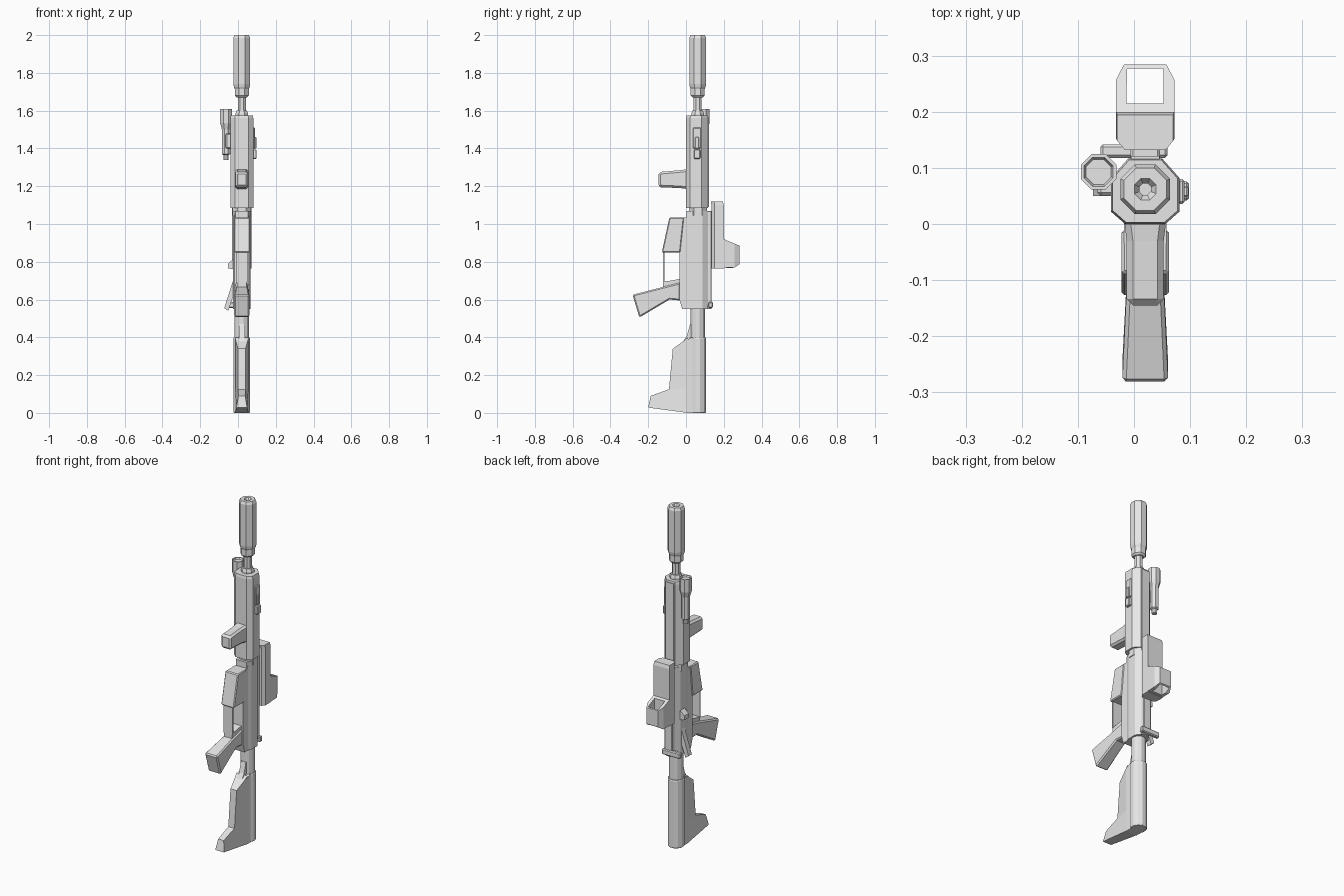
import bpy, bmesh, math
from mathutils import Vector

old = bpy.data.objects.get("Cube")
if old:
    bpy.data.objects.remove(old, do_unlink=True)

CX, CY = 0.02, 0.062   # bore axis

grey = bpy.data.materials.new("light_grey")
grey.use_nodes = True
grey.diffuse_color = (0.8, 0.8, 0.8, 1)
grey.node_tree.nodes["Principled BSDF"].inputs["Base Color"].default_value = (0.8, 0.8, 0.8, 1)


def finish(name, bm, bevel=0):
    bmesh.ops.recalc_face_normals(bm, faces=bm.faces)
    mesh = bpy.data.meshes.new(name)
    bm.to_mesh(mesh)
    bm.free()
    mesh.materials.append(grey)
    ob = bpy.data.objects.new(name, mesh)
    bpy.context.collection.objects.link(ob)
    if bevel:
        mod = ob.modifiers.new("chamfer", "BEVEL")
        mod.width = bevel
        mod.segments = 1
        mod.limit_method = "ANGLE"
        mod.angle_limit = math.radians(40)
    return ob


def loft(name, rings, bevel=0):
    """Skin matching rings of points and cap both ends."""
    bm = bmesh.new()
    loops = [[bm.verts.new(p) for p in ring] for ring in rings]
    n = len(loops[0])
    for a, b in zip(loops, loops[1:]):
        for i in range(n):
            j = (i + 1) % n
            bm.faces.new((a[i], a[j], b[j], b[i]))
    bm.faces.new(loops[0])
    bm.faces.new(loops[-1])
    return finish(name, bm, bevel)


def side(name, profile, half, bevel=0, cx=CX):
    """Side profile of (y, z) points, widened along x; half may vary per point."""
    w = half if isinstance(half, (list, tuple)) else [half] * len(profile)
    return loft(name, [[(cx + s * h, y, z) for (y, z), h in zip(profile, w)]
                       for s in (-1, 1)], bevel)


def box(name, x, y, z, bevel=0):
    cx, half = (x[0] + x[1]) / 2, (x[1] - x[0]) / 2
    return side(name, [(y[0], z[0]), (y[1], z[0]), (y[1], z[1]), (y[0], z[1])], half, bevel, cx)


def turned(name, profile, sides=8, cx=CX, cy=CY):
    """Faceted part turned about an upright axis from (radius, z) points."""
    def ring(r, z):
        return [(cx + r * math.cos((i + 0.5) * math.tau / sides),
                 cy + r * math.sin((i + 0.5) * math.tau / sides), z) for i in range(sides)]
    return loft(name, [ring(r, z) for r, z in profile])


def upright(name, section, levels, bevel=0):
    """Plan section of (x, y) offsets from the bore, at (z, scale) levels."""
    return loft(name, [[(CX + x * s, CY + y * s, z) for x, y in section] for z, s in levels], bevel)


def mirrored(half):
    return half + [(-x, y) for x, y in reversed(half)]


# Muzzle: suppressor with bored end, barrel
turned("suppressor", [(0.03, 1.67), (0.04, 1.68), (0.04, 1.715), (0.045, 1.725), (0.048, 1.74),
                      (0.048, 1.985), (0.041, 2.0), (0.021, 2.0), (0.011, 1.985), (0.011, 1.93)])
turned("barrel", [(0.023, 1.05), (0.023, 1.68)])
turned("gas_block", [(0.036, 1.56), (0.036, 1.585), (0.03, 1.6)])

# Handguard: chamfered section with raised strips
upright("handguard", mirrored([(0.036, -0.062), (0.061, -0.04), (0.061, 0.02), (0.03, 0.055)]),
        [(1.085, 1), (1.56, 1), (1.575, 0.95)])
box("handguard_top_rail", (-0.005, 0.045), (0.1, 0.121), (1.09, 1.565))
upright("barrel_nut", mirrored([(0.022, -0.046), (0.05, -0.02), (0.05, 0.022), (0.022, 0.05)]),
        [(1.045, 1), (1.09, 1)])

# Foregrip
loft("foregrip", [[(CX + sx * w, y, z) for sx, z in
                   ((-1, lo), (1, lo), (1, hi), (-1, hi))]
                  for y, w, lo, hi in ((0.01, 0.038, 1.185, 1.29), (-0.03, 0.033, 1.19, 1.285),
                                       (-0.145, 0.033, 1.195, 1.275))], 0.011)

# Weapon light on the right side
turned("light_body", [(0.015, 1.34), (0.015, 1.365), (0.024, 1.37), (0.024, 1.5),
                      (0.034, 1.535), (0.034, 1.61), (0.028, 1.61), (0.024, 1.6)],
       cx=-0.063, cy=0.093)
box("light_mount", (-0.065, -0.03), (0.05, 0.09), (1.4, 1.48), 0.006)

# Pressure switch on the left side
box("switch_base", (0.078, 0.09), (0.036, 0.08), (1.4, 1.51), 0.004)
box("switch_button", (0.078, 0.098), (0.042, 0.076), (1.345, 1.395), 0.004)
box("switch_lead", (0.078, 0.097), (0.048, 0.068), (1.4, 1.46), 0.003)

# Receiver
upright("upper_receiver", mirrored([(0.034, -0.06), (0.046, -0.03), (0.046, 0.025), (0.026, 0.055)]),
        [(0.55, 1), (1.07, 1)])
box("receiver_rail", (-0.006, 0.046), (0.1, 0.136), (0.57, 1.07), 0.004)
side("lower_receiver", [(0.06, 0.55), (-0.02, 0.55), (-0.035, 0.6), (-0.035, 0.86),
                        (-0.035, 1.035), (0.005, 1.035), (0.012, 1.06), (0.06, 1.06)], 0.038)
side("magazine", [(-0.128, 0.85), (-0.03, 0.85), (-0.01, 1.035), (-0.088, 1.035)], 0.042, 0.005)

# Trigger guard and trigger
box("guard_bar", (-0.01, 0.05), (-0.122, -0.114), (0.69, 0.86))
side("guard_base", [(-0.122, 0.695), (-0.122, 0.655), (-0.03, 0.65), (-0.03, 0.71), (-0.08, 0.7)], 0.026)

# Pistol grip
side("pistol_grip", [(-0.283, 0.625), (-0.247, 0.505), (-0.087, 0.6), (-0.03, 0.595),
                     (-0.03, 0.69), (-0.11, 0.67)],
     [0.041, 0.041, 0.033, 0.033, 0.033, 0.033], 0.007)

# Charging handle, side lever and deflector
box("charging_handle", (-0.06, 0.06), (0.118, 0.142), (0.555, 0.588), 0.005)
box("handle_stem", (0.005, 0.035), (0.11, 0.135), (0.55, 0.6))
loft("side_lever", [[(x, y, z) for x, z in
                     ((-0.02, 0.72), (-0.073, 0.555), (-0.052, 0.54), (-0.02, 0.63))]
                    for y in (0.05, 0.08)])
loft("deflector", [[(x, y, z) for x, z in ((-0.02, 0.82), (-0.052, 0.79), (-0.052, 0.765), (-0.02, 0.76))]
                   for y in (0.05, 0.09)])

# Sight: base block with a hollow hood open along the bore
base_plan = mirrored([(0.038, 0.073), (0.052, 0.09), (0.052, 0.138)])
upright("sight_base", base_plan, [(0.765, 1), (1.1, 1), (1.12, 0.96)])
outer = mirrored([(0.052, 0.135), (0.052, 0.195), (0.038, 0.222)])
inner = mirrored([(0.033, 0.153), (0.033, 0.185), (0.032, 0.215)])


def hood_point(p, top):
    y = CY + p[1]
    z = 0.92 - (y - 0.2) * 0.42 if top else 0.768 + max(0, y - 0.255) * 0.7
    return (CX + p[0], y, z)


bm = bmesh.new()
rings = [[bm.verts.new(hood_point(p, top)) for p in plan]
         for plan, top in ((outer, 0), (outer, 1), (inner, 1), (inner, 0))]
for a, b in zip(rings, rings[1:] + rings[:1]):
    for i in range(len(a)):
        j = (i + 1) % len(a)
        bm.faces.new((a[i], a[j], b[j], b[i]))
finish("sight_hood", bm)

# Buffer tube and stock
turned("buffer_tube", [(0.039, 0.38), (0.039, 0.56)], 12)
turned("stock_tube", [(0.042, 0.0), (0.046, 0.006), (0.046, 0.395), (0.043, 0.4)], 12)
side("stock_web", [(0.06, 0.0), (-0.0, 0.0), (-0.0, 0.12), (-0.0, 0.385), (0.03, 0.4), (0.06, 0.4)],
     0.036)
side("stock_fin", [(0.01, 0.1), (-0.09, 0.125), (-0.07, 0.34), (-0.02, 0.375), (0.01, 0.4)],
     [0.036, 0.02, 0.02, 0.03, 0.036])
side("stock_toe", [(0.01, 0.0), (-0.2, 0.028), (-0.187, 0.09), (-0.09, 0.125), (0.01, 0.13)],
     [0.036, 0.028, 0.018, 0.02, 0.036])
side("stock_latch", [(0.03, 0.38), (-0.02, 0.37), (0.005, 0.41), (0.022, 0.47), (0.03, 0.47)], 0.016)
